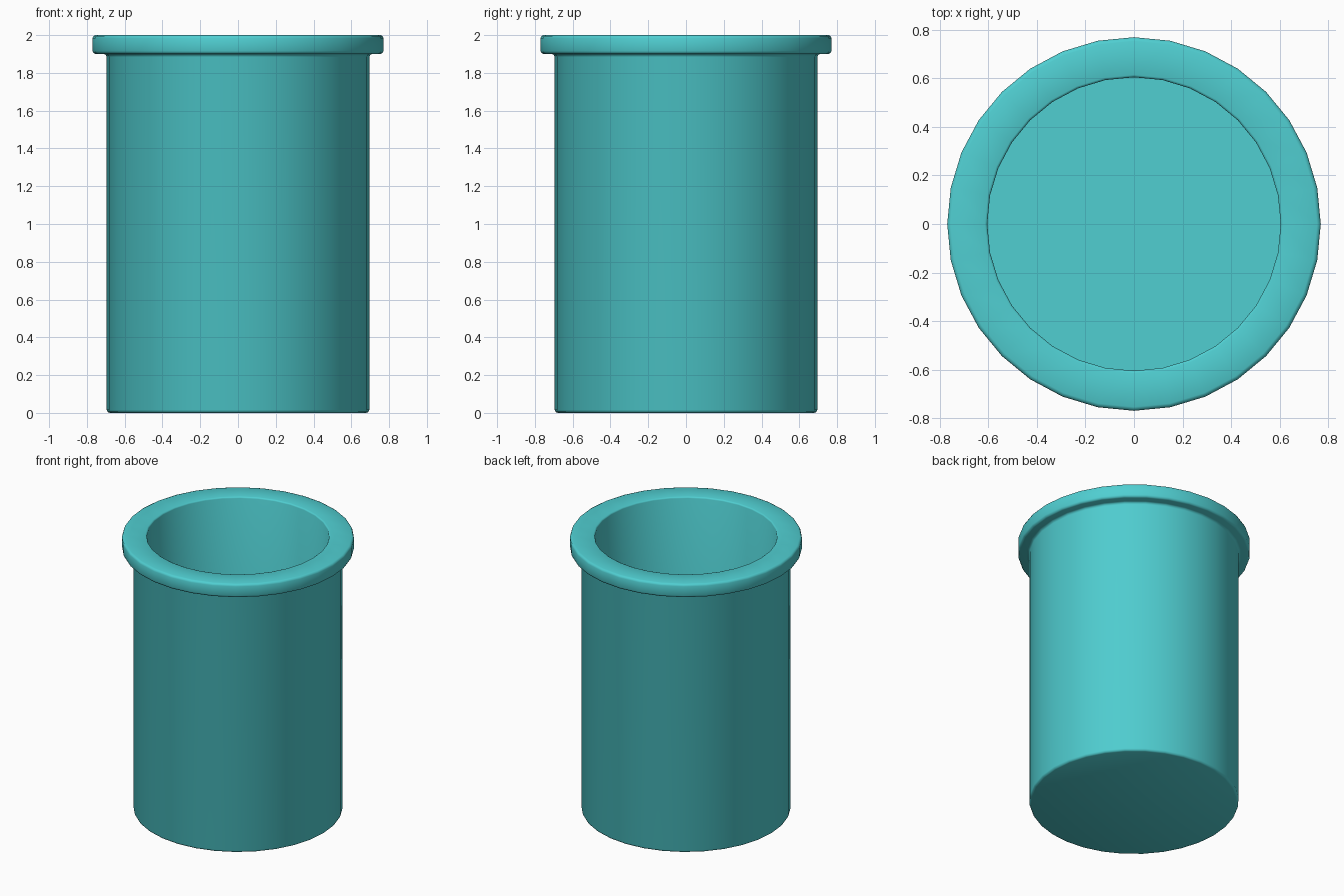
import bpy, bmesh, math

if "Cube" in bpy.data.objects:
    bpy.data.objects.remove(bpy.data.objects["Cube"])

SIDES = 32
B = 0.016          # edge rounding
M = B * 0.293      # mid point of a rounded corner

# Wall profile (radius, height): underside, outer wall, rim, inner wall, floor
RO, RR, RI, ZR, ZT, ZF = 0.695, 0.77, 0.605, 1.90, 2.0, 0.09
profile = [
    (RO - B, 0), (RO - M, M), (RO, B),
    (RO, ZR - B), (RO + M, ZR - M), (RO + B, ZR),
    (RR - B, ZR), (RR - M, ZR + M), (RR, ZR + B),
    (RR, ZT - B), (RR - M, ZT - M), (RR - B, ZT),
    (RI + 0.01, ZT), (RI + 0.003, ZT - 0.003), (RI, ZT - 0.01),
    (RI, ZF),
]

bm = bmesh.new()
rings = []
for r, z in profile:
    rings.append([bm.verts.new((r * math.cos(2 * math.pi * i / SIDES),
                                r * math.sin(2 * math.pi * i / SIDES), z))
                  for i in range(SIDES)])
for a, b in zip(rings, rings[1:]):
    for i in range(SIDES):
        j = (i + 1) % SIDES
        bm.faces.new((a[i], a[j], b[j], b[i]))
# Closed underside and inner floor
bm.faces.new(list(reversed(rings[0])))
bm.faces.new(rings[-1])

mesh = bpy.data.meshes.new("cup")
bm.to_mesh(mesh)
bm.free()
cup = bpy.data.objects.new("cup", mesh)
bpy.context.collection.objects.link(cup)

# Turquoise material
mat = bpy.data.materials.new("turquoise")
mat.diffuse_color = (0.08, 0.62, 0.64, 1)
mat.use_nodes = True
mat.node_tree.nodes["Principled BSDF"].inputs["Base Color"].default_value = mat.diffuse_color
mesh.materials.append(mat)

bpy.context.view_layer.objects.active = cup
cup.select_set(True)
bpy.ops.object.shade_smooth_by_angle(angle=math.radians(50))
